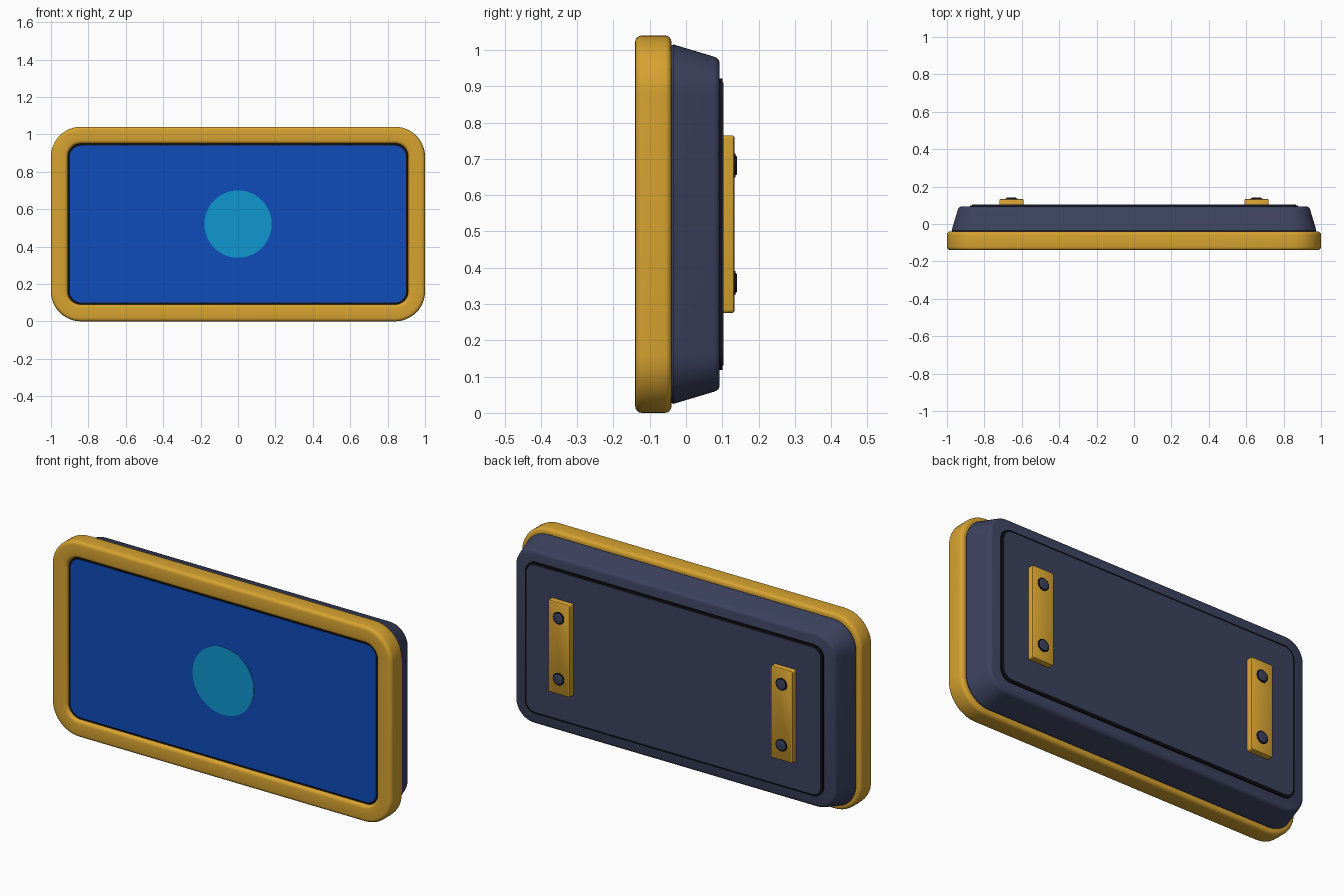
import bpy, bmesh, math

if "Cube" in bpy.data.objects:
    bpy.data.objects.remove(bpy.data.objects["Cube"])

ZC = 0.52  # height of the centre line


def material(name, rgb):
    m = bpy.data.materials.new(name)
    m.diffuse_color = (*rgb, 1)
    m.use_nodes = True
    m.node_tree.nodes["Principled BSDF"].inputs["Base Color"].default_value = m.diffuse_color
    return m


GOLD = material("gold", (0.68, 0.365, 0.03))
NAVY = material("navy", (0.045, 0.054, 0.112))
BLACK = material("black", (0.005, 0.005, 0.008))
BLUE = material("screen blue", (0.005, 0.073, 0.50))
CYAN = material("light blue", (0.005, 0.31, 0.64))


def outline(hw, hh, r, seg):
    """Rounded rectangle in x and z."""
    pts = []
    for k, (sx, sz) in enumerate(((1, 1), (-1, 1), (-1, -1), (1, -1))):
        for i in range(seg + 1):
            a = math.pi / 2 * (k + i / seg)
            pts.append((sx * (hw - r) + r * math.cos(a), sz * (hh - r) + r * math.sin(a)))
    return pts


def loft(name, mat, hw, hh, r, profile, x=0, z=ZC, ring=False, seg=12):
    """Sweep a profile of (inset, y) points around a rounded rectangle."""
    bm = bmesh.new()
    rows = []
    for d, y in profile:
        rows.append([bm.verts.new((x + px, y, z + pz))
                     for px, pz in outline(hw - d, hh - d, max(r - d, 0.002), seg)])
    n = len(rows[0])
    pairs = list(zip(rows, rows[1:]))
    if ring:
        pairs.append((rows[-1], rows[0]))
    else:
        bm.faces.new(rows[0])
        bm.faces.new(rows[-1])
    for a, b in pairs:
        for i in range(n):
            j = (i + 1) % n
            bm.faces.new((a[i], a[j], b[j], b[i]))
    bmesh.ops.remove_doubles(bm, verts=bm.verts, dist=1e-5)
    bmesh.ops.recalc_face_normals(bm, faces=bm.faces)
    me = bpy.data.meshes.new(name)
    bm.to_mesh(me)
    bm.free()
    me.materials.append(mat)
    ob = bpy.data.objects.new(name, me)
    bpy.context.collection.objects.link(ob)
    bpy.ops.object.select_all(action='DESELECT')
    ob.select_set(True)
    bpy.context.view_layer.objects.active = ob
    bpy.ops.object.shade_smooth_by_angle(angle=math.radians(32))
    return ob


def arc(cd, cy, b, start, seg=4):
    """Quarter-circle fillet in the (inset, y) plane."""
    return [(cd + b * math.cos(math.radians(start + 90 * i / seg)),
             cy + b * math.sin(math.radians(start + 90 * i / seg))) for i in range(seg + 1)]


# Gold front frame with rounded edges
b = 0.018
frame = (arc(b, -0.14 + b, b, 180) + arc(0.09 - b, -0.14 + b, b, 270)
         + [(0.09, -0.04)] + arc(b, -0.04 - b, b, 90))
loft("front_frame", GOLD, 1.0, 0.52, 0.16, frame, ring=True)

# Screen with dark gasket and painted disc
loft("screen_gasket", BLACK, 0.912, 0.432, 0.072, [(0, -0.121), (0, -0.05)])
loft("screen", BLUE, 0.899, 0.419, 0.06, [(0, -0.123), (0, -0.06)])
loft("screen_disc", CYAN, 0.18, 0.18, 0.18, [(0, -0.125), (0, -0.12)], seg=16)

# Tapered rear housing
housing = [(0.008, -0.05), (0.003, -0.042), (0.0, -0.034), (0.033, 0.076),
           (0.036, 0.084), (0.042, 0.090), (0.050, 0.093)]
loft("rear_housing", NAVY, 0.975, 0.495, 0.14, housing)

# Rear cover plate with dark seam
loft("rear_seam", BLACK, 0.877, 0.402, 0.06, [(0, 0.085), (0, 0.100)])
loft("rear_cover", NAVY, 0.865, 0.390, 0.05, [(0, 0.085), (0, 0.104)])

# Mounting brackets, each with two bolts
for side, sx in (("left", -1), ("right", 1)):
    bx = sx * 0.655
    loft("mount_bracket_" + side, GOLD, 0.065, 0.245, 0.01,
         [(0, 0.10), (0, 0.127), (0.002, 0.131), (0.007, 0.134)], x=bx, seg=4)
    for pos, sz in (("lower", -1), ("upper", 1)):
        bz = ZC + sz * 0.162
        loft(f"bolt_washer_{side}_{pos}", BLACK, 0.033, 0.033, 0.033,
             [(0, 0.13), (0, 0.1365)], x=bx, z=bz, seg=6)
        loft(f"bolt_{side}_{pos}", NAVY, 0.027, 0.027, 0.027,
             [(0, 0.13), (0, 0.138), (0.002, 0.140), (0.006, 0.141)], x=bx, z=bz, seg=6)
